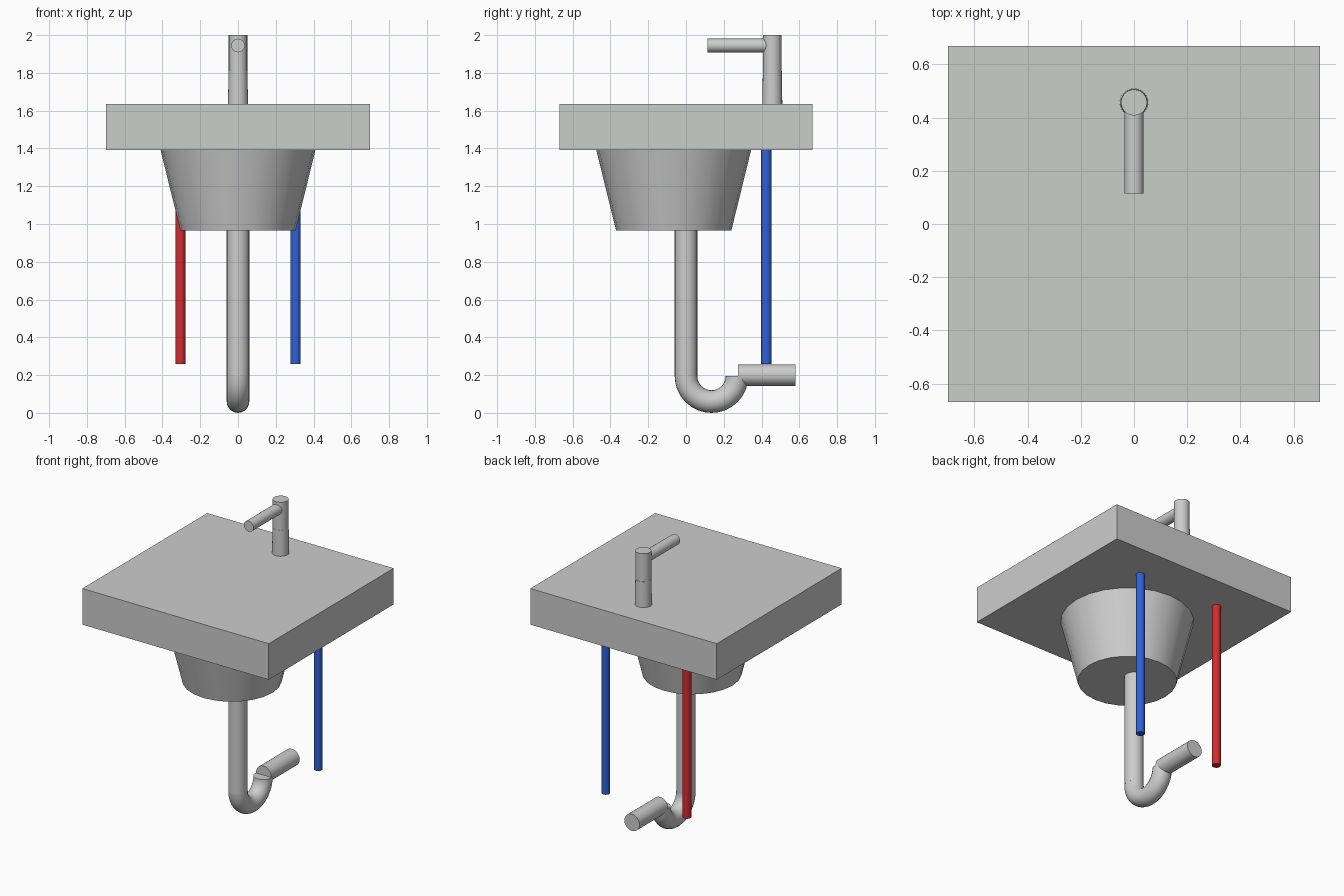
import bpy, bmesh, math
from mathutils import Vector

if "Cube" in bpy.data.objects:
    bpy.data.objects.remove(bpy.data.objects["Cube"], do_unlink=True)


def material(name, rgb):
    m = bpy.data.materials.new(name)
    m.use_nodes = True
    color = (*rgb, 1)
    m.diffuse_color = color
    m.node_tree.nodes["Principled BSDF"].inputs["Base Color"].default_value = color
    return m


grey = material("light grey", (0.6, 0.61, 0.6))
red = material("hot red", (0.65, 0.025, 0.03))
blue = material("cold blue", (0.03, 0.12, 0.68))


def finish(name, mat, smooth=True):
    ob = bpy.context.object
    ob.name = name
    ob.data.materials.append(mat)
    if smooth:
        bpy.ops.object.shade_smooth_by_angle(angle=math.radians(40))
    return ob


def tube(name, mat, start, end, r1, r2=None, sides=24):
    """Closed cylinder or cone running from start to end."""
    a, b = Vector(start), Vector(end)
    bpy.ops.mesh.primitive_cone_add(
        vertices=sides, radius1=r1, radius2=r1 if r2 is None else r2,
        depth=(b - a).length, location=(a + b) / 2,
        rotation=(b - a).to_track_quat("Z", "Y").to_euler())
    return finish(name, mat)


# Countertop slab
bpy.ops.mesh.primitive_cube_add(size=1, location=(0, 0, 1.513))
bpy.context.object.scale = (1.4, 1.34, 0.245)
finish("countertop", grey, smooth=False)

# Tapered basin below the slab
tube("basin", grey, (0, -0.065, 0.965), (0, -0.065, 1.392), 0.305, 0.41)

# Tap: flared lower column, straight upper column, spout
tube("tap_base", grey, (0, 0.457, 1.63), (0, 0.457, 1.81), 0.053, 0.05)
tube("tap_column", grey, (0, 0.457, 1.81), (0, 0.457, 2), 0.049)
tube("tap_spout", grey, (0, 0.115, 1.945), (0, 0.43, 1.945), 0.036)

# Supply pipes
for name, mat, x in (("hot_pipe", red, -0.305), ("cold_pipe", blue, 0.305)):
    tube(name, mat, (x, 0.425, 0.26), (x, 0.425, 1.395), 0.027)

# Drain: straight drop, U bend, outlet
BEND_Z, BEND_R, PIPE_R = 0.195, 0.135, 0.06
tube("drain_pipe", grey, (0, 0, BEND_Z), (0, 0, 0.97), PIPE_R)

bm = bmesh.new()
ring = bmesh.ops.create_circle(bm, segments=20, radius=PIPE_R, cap_ends=False)
bmesh.ops.translate(bm, verts=bm.verts, vec=(0, 0, BEND_Z))
bmesh.ops.spin(bm, geom=bm.verts[:] + bm.edges[:], cent=(0, BEND_R, BEND_Z),
               axis=(1, 0, 0), angle=math.pi, steps=16)
bmesh.ops.holes_fill(bm, edges=[e for e in bm.edges if e.is_boundary], sides=0)
bmesh.ops.recalc_face_normals(bm, faces=bm.faces)
mesh = bpy.data.meshes.new("drain_bend")
bm.to_mesh(mesh)
bm.free()
bend = bpy.data.objects.new("drain_bend", mesh)
bpy.context.collection.objects.link(bend)
bpy.ops.object.select_all(action="DESELECT")
bend.select_set(True)
bpy.context.view_layer.objects.active = bend
finish("drain_bend", grey)

tube("drain_outlet", grey, (0, 0.275, 0.2), (0, 0.58, 0.2), 0.057)
